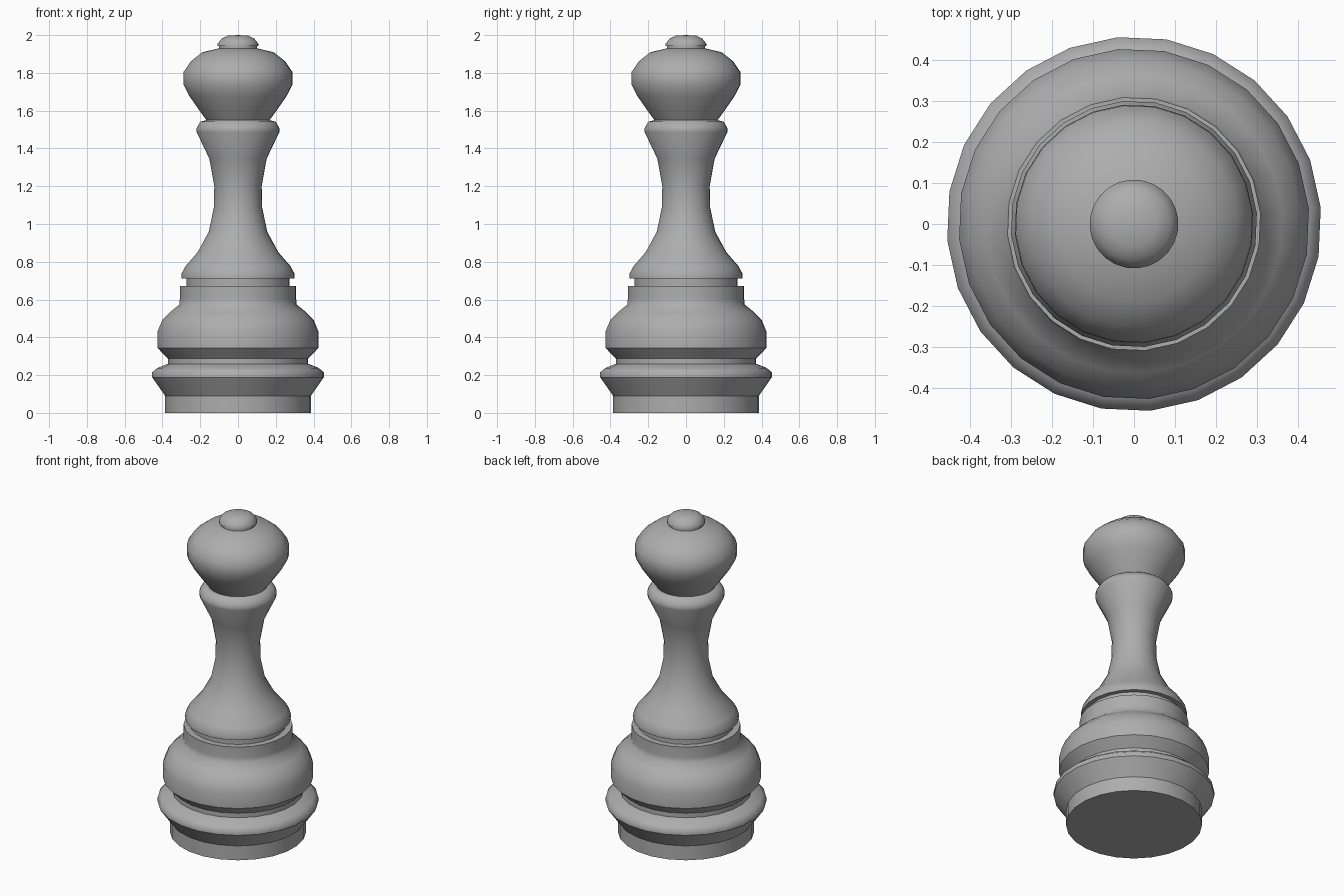
import bpy
import math

if "Cube" in bpy.data.objects:
    bpy.data.objects.remove(bpy.data.objects["Cube"])

SIDES = 24
OFFSET = math.radians(5)

# Dark grey finish
grey = bpy.data.materials.new("dark_grey")
grey.diffuse_color = (0.42, 0.42, 0.42, 1)
grey.use_nodes = True
grey.node_tree.nodes["Principled BSDF"].inputs["Base Color"].default_value = grey.diffuse_color


def lathe(name, profile, smooth=32, sides=SIDES):
    """Turn a bottom-to-top (radius, z) profile; zero radius gives a pole."""
    verts, faces, rings = [], [], []
    for r, z in profile:
        n = 1 if r == 0 else sides
        rings.append([len(verts) + i for i in range(n)])
        for i in range(n):
            a = OFFSET + math.tau * i / sides
            verts.append((r * math.cos(a), r * math.sin(a), z))
    for lo, hi in zip(rings, rings[1:]):
        for i in range(sides):
            j = (i + 1) % sides
            if len(lo) == 1:
                faces.append((lo[0], hi[j], hi[i]))
            elif len(hi) == 1:
                faces.append((lo[i], lo[j], hi[0]))
            else:
                faces.append((lo[i], lo[j], hi[j], hi[i]))
    mesh = bpy.data.meshes.new(name)
    mesh.from_pydata(verts, [], faces)
    mesh.materials.append(grey)
    mesh.update()
    obj = bpy.data.objects.new(name, mesh)
    bpy.context.collection.objects.link(obj)
    bpy.ops.object.select_all(action='DESELECT')
    obj.select_set(True)
    bpy.context.view_layer.objects.active = obj
    bpy.ops.object.shade_smooth_by_angle(angle=math.radians(smooth))
    return obj


# Foot, flaring out to the rim
lathe("base", [(0, 0), (0.387, 0), (0.387, 0.09), (0.456, 0.188)])

# Rounded rim above the foot
lathe("base_rim", [(0.456, 0.188), (0.456, 0.215), (0.43, 0.237),
                   (0.373, 0.26)], smooth=60)

# Narrow groove and the flared underside of the body
lathe("base_groove", [(0.373, 0.26), (0.373, 0.288), (0.427, 0.343)])

# Bulging lower body up to the upper groove
lathe("lower_body", [(0.427, 0.343), (0.427, 0.432), (0.403, 0.49),
                     (0.362, 0.533), (0.312, 0.573), (0.309, 0.605),
                     (0.309, 0.673), (0.273, 0.673)], smooth=60)

# Waisted stem ending in a flared collar
lathe("stem", [(0.273, 0.673), (0.273, 0.712), (0.3, 0.712), (0.3, 0.738),
               (0.278, 0.778), (0.215, 0.85), (0.155, 0.96), (0.128, 1.09),
               (0.126, 1.2), (0.152, 1.345), (0.22, 1.487), (0.22, 1.508),
               (0.2, 1.542), (0.168, 1.55)], smooth=60)

# Rounded head
lathe("head", [(0.168, 1.55), (0.208, 1.605), (0.257, 1.675), (0.291, 1.74),
               (0.289, 1.805), (0.252, 1.86), (0.19, 1.909), (0.102, 1.93)])

# Small button on top, slightly overhanging its seat
lathe("top_button", [(0.102, 1.93), (0.102, 1.942), (0.108, 1.942),
                     (0.108, 1.955), (0.088, 1.98), (0.055, 1.997),
                     (0, 2.0)], smooth=60)
